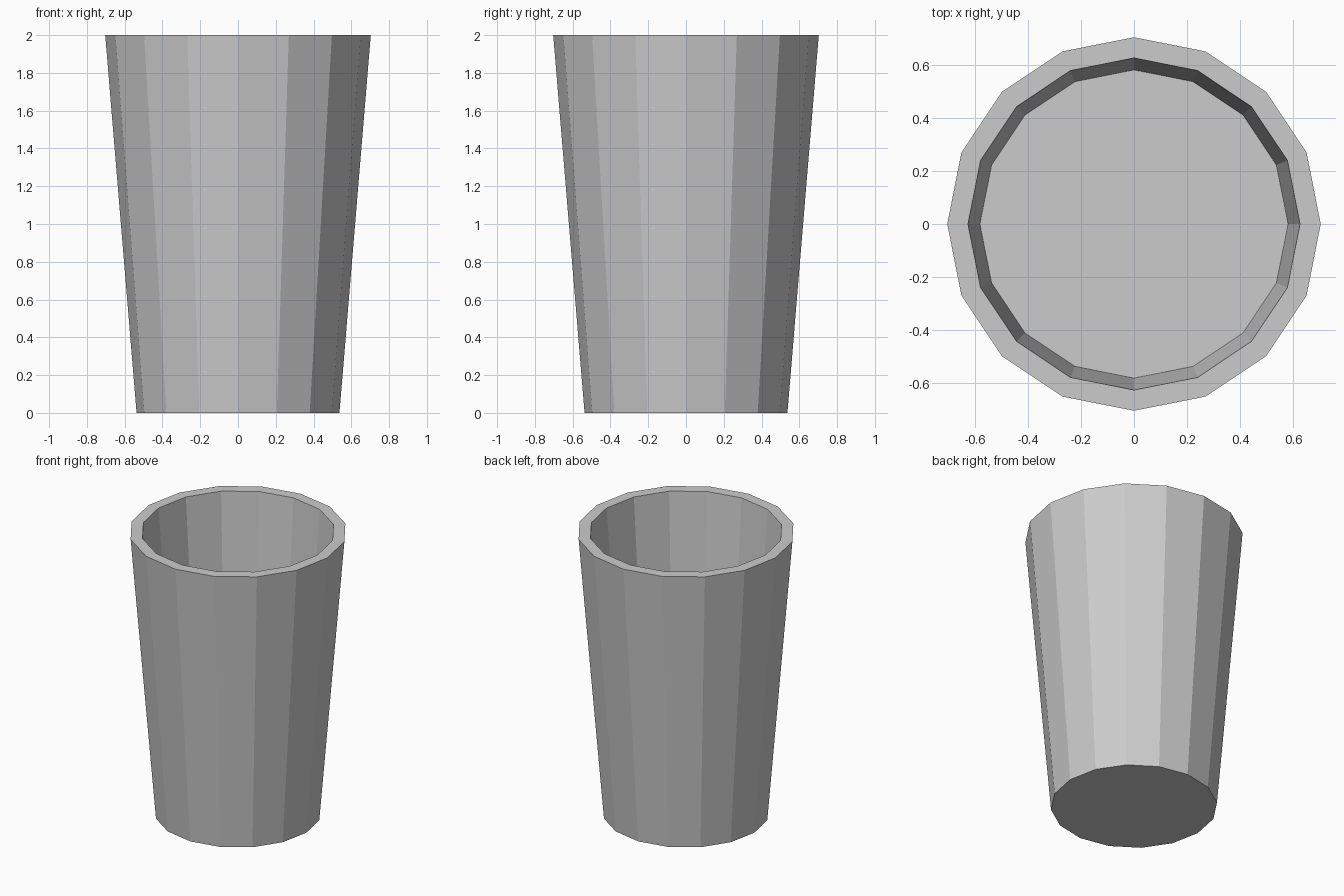
import bpy, bmesh
from math import cos, sin, tau

if "Cube" in bpy.data.objects:
    bpy.data.objects.remove(bpy.data.objects["Cube"])

SIDES = 16
# Profile (radius, height): base, outer wall, rim, inner wall, filled level
PROFILE = [(0.537, 0.0), (0.703, 2.0), (0.625, 2.0), (0.58, 1.43)]

bm = bmesh.new()
rings = [[bm.verts.new((r * cos(tau * i / SIDES), r * sin(tau * i / SIDES), z))
          for i in range(SIDES)] for r, z in PROFILE]

# Walls and rim
for a, b in zip(rings, rings[1:]):
    for i in range(SIDES):
        j = (i + 1) % SIDES
        bm.faces.new((a[i], a[j], b[j], b[i]))

# Underside and inner floor
bm.faces.new(rings[0][::-1])
bm.faces.new(rings[-1])
bmesh.ops.recalc_face_normals(bm, faces=bm.faces)

mesh = bpy.data.meshes.new("cup")
bm.to_mesh(mesh)
bm.free()
bpy.context.collection.objects.link(bpy.data.objects.new("cup", mesh))
